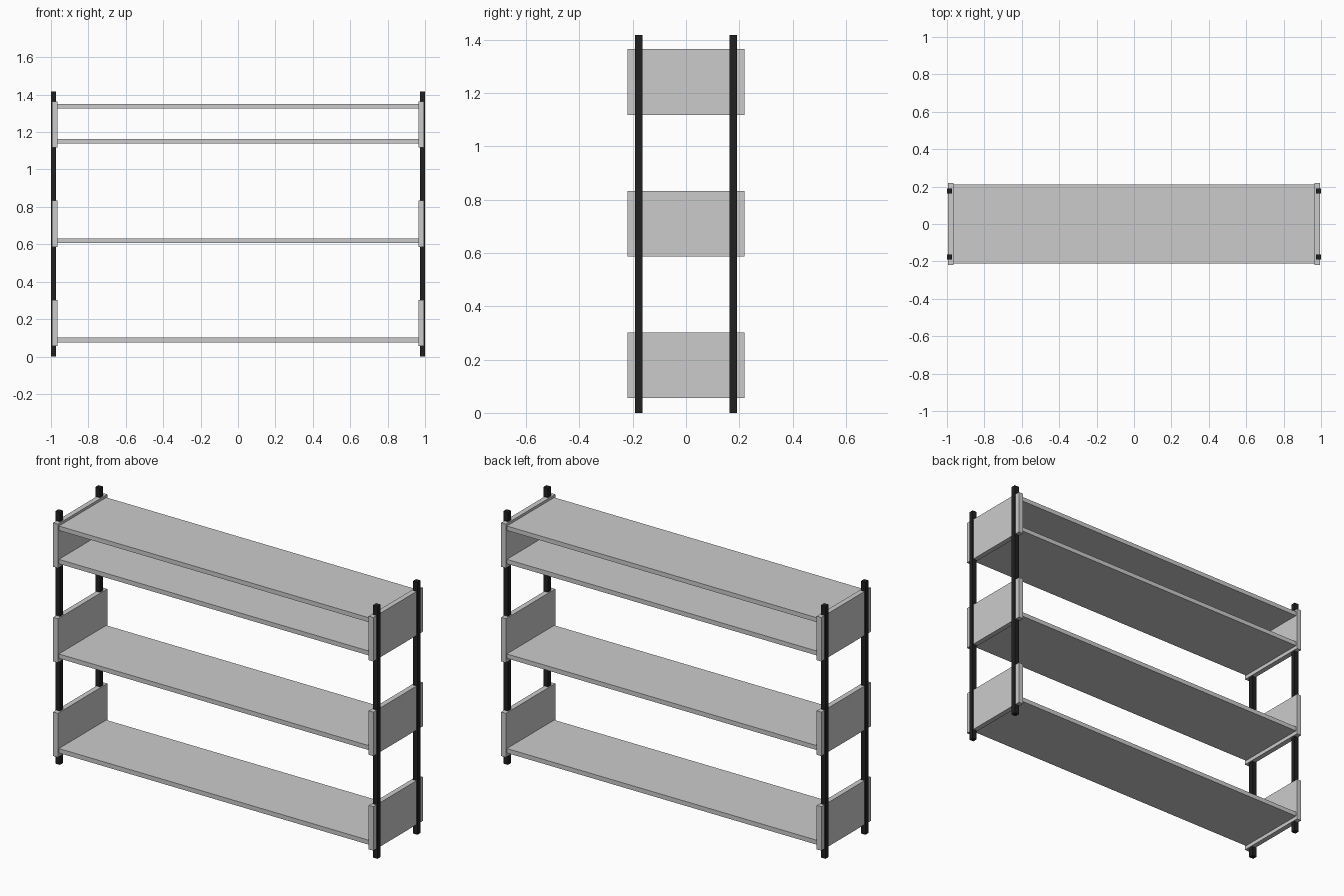
import bpy

if "Cube" in bpy.data.objects:
    bpy.data.objects.remove(bpy.data.objects["Cube"])

black = bpy.data.materials.new("black_metal")
black.diffuse_color = (0.015, 0.015, 0.015, 1)
black.use_nodes = True
black.node_tree.nodes["Principled BSDF"].inputs["Base Color"].default_value = black.diffuse_color


def box(name, lo, hi, mat=None):
    """Axis-aligned box between two corners."""
    bpy.ops.mesh.primitive_cube_add(size=1)
    ob = bpy.context.object
    ob.name = name
    ob.location = [(a + b) / 2 for a, b in zip(lo, hi)]
    ob.scale = [b - a for a, b in zip(lo, hi)]
    if mat:
        ob.data.materials.append(mat)
    return ob


TIER = 0.531      # vertical spacing of the tiers
INNER = 0.965     # inner face of the side panels
OUTER = 0.994     # outer face of the side panels

# Four posts, standing slightly proud of the side panels
for sx, side in ((-1, "left"), (1, "right")):
    for sy, end in ((-1, "front"), (1, "back")):
        x, y = sx * 0.986, sy * 0.177
        box(f"{end}_{side}_post", (x - 0.014, y - 0.014, 0),
            (x + 0.014, y + 0.014, 1.417), black)

for i in range(3):
    z = i * TIER
    # Side panels of each tier
    for sx, side in ((-1, "left"), (1, "right")):
        x0, x1 = sorted((sx * INNER, sx * OUTER))
        box(f"{side}_side_panel_{i + 1}", (x0, -0.219, z + 0.055),
            (x1, 0.219, z + 0.302))
    # Shelf between them
    box(f"shelf_{i + 1}", (-INNER, -0.21, z + 0.076), (INNER, 0.21, z + 0.101))

# Top board
box("top_shelf", (-INNER, -0.21, 1.325), (INNER, 0.21, 1.35))
